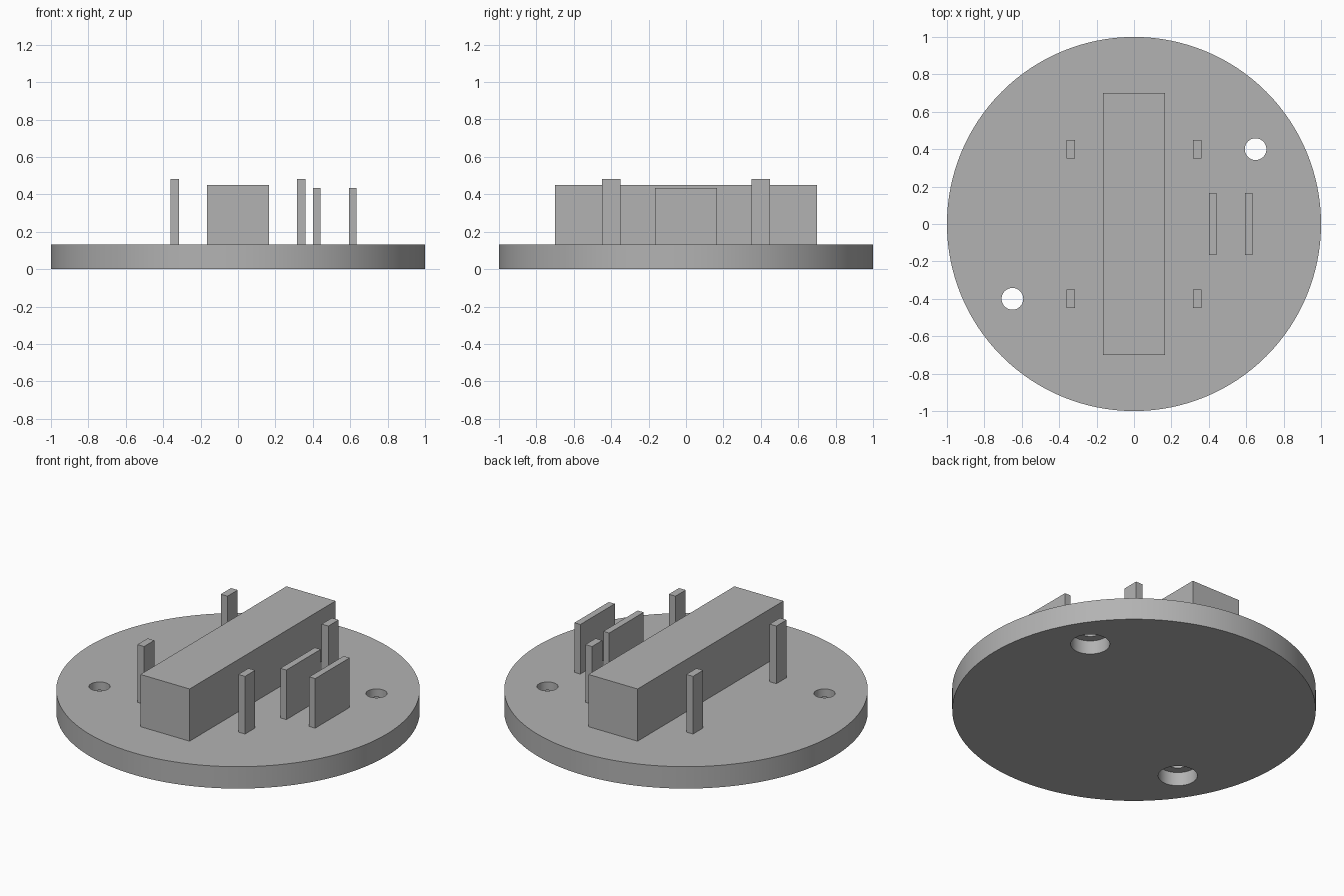
import bpy
import math

cube = bpy.data.objects.get("Cube")
if cube:
    bpy.data.objects.remove(cube, do_unlink=True)

PLATE_TOP = 0.133

grey = bpy.data.materials.new("plain grey")
grey.use_nodes = True
colour = (0.45, 0.45, 0.45, 1)
grey.diffuse_color = colour
grey.node_tree.nodes["Principled BSDF"].inputs["Base Color"].default_value = colour


def box(name, x, y, width, depth, top):
    """Upright block standing on the base plate."""
    height = top - PLATE_TOP
    bpy.ops.mesh.primitive_cube_add(size=1, location=(x, y, PLATE_TOP + height / 2))
    ob = bpy.context.object
    ob.name = name
    ob.scale = (width, depth, height)
    bpy.ops.object.transform_apply(location=False, rotation=False, scale=True)
    ob.data.materials.append(grey)
    return ob


def cylinder(name, x, y, radius, bottom, top, sides):
    bpy.ops.mesh.primitive_cylinder_add(
        vertices=sides, radius=radius, depth=top - bottom,
        location=(x, y, (top + bottom) / 2))
    ob = bpy.context.object
    ob.name = name
    ob.data.materials.append(grey)
    return ob


# Round base plate
plate = cylinder("base_plate", 0, 0, 1, 0, PLATE_TOP, 128)

# Two screw holes, each with a wider counterbore from below
for side, sign in (("left", 1), ("right", -1)):
    for part, radius, top in (("hole", 0.058, 0.3), ("counterbore", 0.108, 0.083)):
        cutter = cylinder(f"{side}_{part}_cutter", sign * 0.65, sign * 0.4,
                          radius, -0.1, top, 48)
        cut = plate.modifiers.new(f"{side} {part}", "BOOLEAN")
        cut.operation = "DIFFERENCE"
        cut.solver = "EXACT"
        cut.object = cutter
        bpy.context.view_layer.objects.active = plate
        bpy.ops.object.modifier_apply(modifier=cut.name)
        bpy.data.objects.remove(cutter, do_unlink=True)

bpy.ops.object.select_all(action="DESELECT")
plate.select_set(True)
bpy.context.view_layer.objects.active = plate
bpy.ops.object.shade_smooth_by_angle(angle=math.radians(30))

# Long central block
box("central_block", 0, 0, 0.33, 1.4, 0.45)

# Four corner posts
for x_name, sx in (("left", 1), ("right", -1)):
    for y_name, sy in (("front", -1), ("back", 1)):
        box(f"{y_name}_{x_name}_post", sx * 0.339, sy * 0.4, 0.045, 0.098, 0.483)

# Pair of thin upright plates on the left
for name, x in (("inner_upright", 0.42), ("outer_upright", 0.614)):
    box(name, x, 0, 0.04, 0.33, 0.434)
